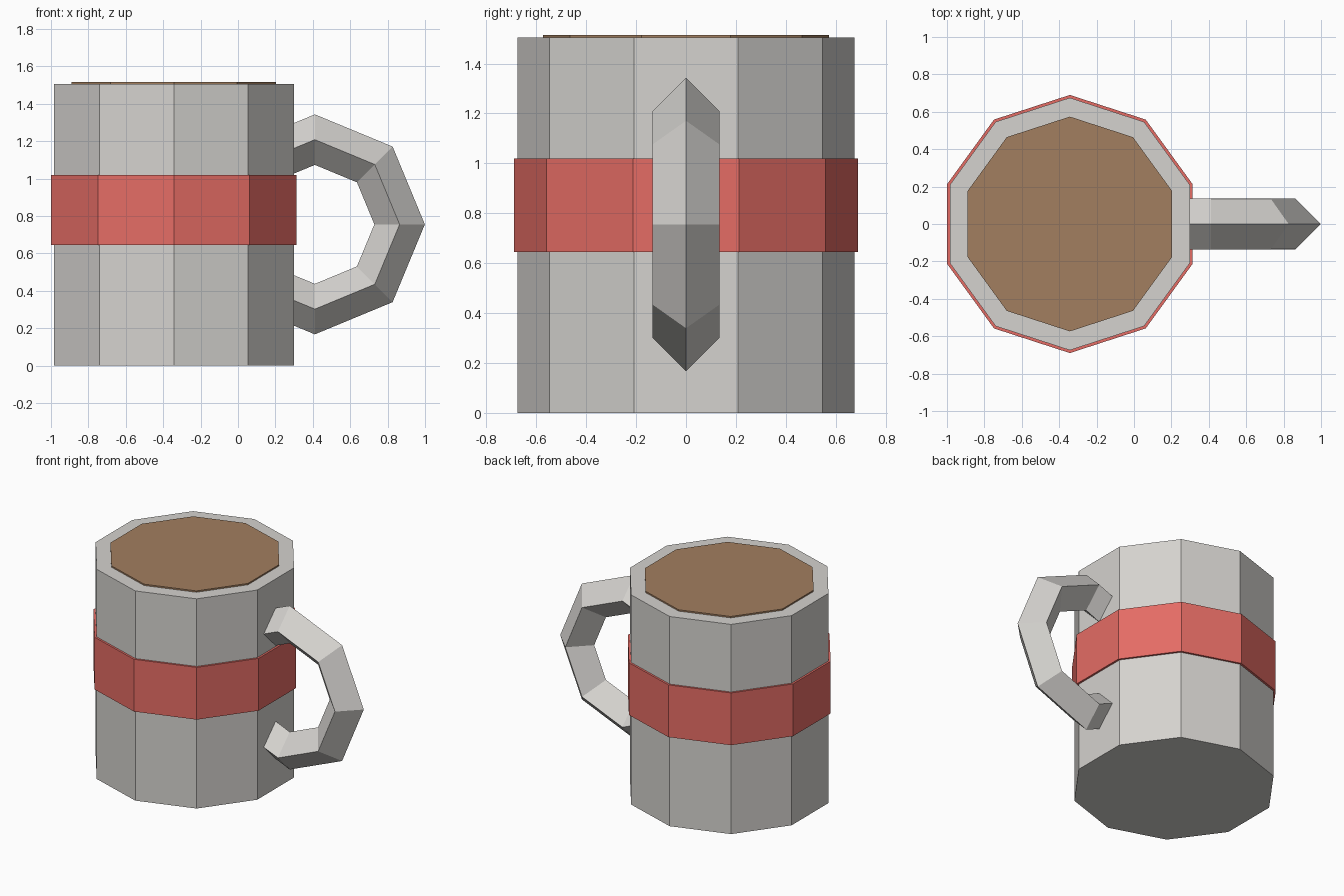
import bpy
import bmesh
from math import cos, sin, radians
from mathutils import Matrix

cube = bpy.data.objects.get("Cube")
if cube:
    bpy.data.objects.remove(cube, do_unlink=True)

CENTRE_X = -0.343
SIDES = 10


def material(name, rgb):
    mat = bpy.data.materials.new(name)
    mat.use_nodes = True
    mat.diffuse_color = (*rgb, 1)
    bsdf = next(n for n in mat.node_tree.nodes if n.type == 'BSDF_PRINCIPLED')
    bsdf.inputs["Base Color"].default_value = (*rgb, 1)
    return mat


def add_object(name, bm, mat):
    bmesh.ops.recalc_face_normals(bm, faces=bm.faces)
    mesh = bpy.data.meshes.new(name)
    bm.to_mesh(mesh)
    bm.free()
    mesh.materials.append(mat)
    obj = bpy.data.objects.new(name, mesh)
    bpy.context.scene.collection.objects.link(obj)
    return obj


def prism(name, radius, bottom, top, mat):
    """Upright ten-sided prism with a flat side towards the handle."""
    bm = bmesh.new()
    step = 360 / SIDES
    angles = [radians(step * (i + 0.5)) for i in range(SIDES)]
    base = bm.faces.new([bm.verts.new((CENTRE_X + radius * cos(a), radius * sin(a), bottom))
                         for a in angles])
    extruded = bmesh.ops.extrude_face_region(bm, geom=[base], use_keep_orig=True)
    verts = [v for v in extruded["geom"] if isinstance(v, bmesh.types.BMVert)]
    bmesh.ops.translate(bm, verts=verts, vec=(0, 0, top - bottom))
    return add_object(name, bm, mat)


def ring_handle(name, centre, major, minor, cut_x, mat):
    """Eight-part ring with a diamond section, trimmed inside the mug wall."""
    bm = bmesh.new()
    section = [bm.verts.new((major + minor * cos(a), minor * sin(a), 0))
               for a in (radians(90 * i) for i in range(4))]
    edges = [bm.edges.new((section[i], section[(i + 1) % 4])) for i in range(4)]
    bmesh.ops.spin(bm, geom=section + edges, cent=(0, 0, 0), axis=(0, 1, 0),
                   angle=radians(360), steps=8)
    bmesh.ops.remove_doubles(bm, verts=bm.verts, dist=0.001)
    bmesh.ops.transform(bm, verts=bm.verts, matrix=Matrix.Translation(centre))
    bmesh.ops.bisect_plane(bm, geom=bm.verts[:] + bm.edges[:] + bm.faces[:],
                           plane_co=(cut_x, 0, 0), plane_no=(-1, 0, 0), clear_outer=True)
    bmesh.ops.holes_fill(bm, edges=[e for e in bm.edges if e.is_boundary], sides=0)
    return add_object(name, bm, mat)


grey = material("light grey ceramic", (0.66, 0.645, 0.62))
red = material("soft red", (0.78, 0.15, 0.13))
brown = material("coffee brown", (0.36, 0.21, 0.115))

# Mug body, colour band and drink surface
prism("mug_body", 0.675, 0, 1.505, grey)
prism("mug_band", 0.69, 0.645, 1.02, red)
prism("coffee", 0.574, 1.45, 1.515, brown)

# Handle on the model's left side
ring_handle("handle", (0.411, 0, 0.755), 0.453, 0.135, 0.25, grey)
